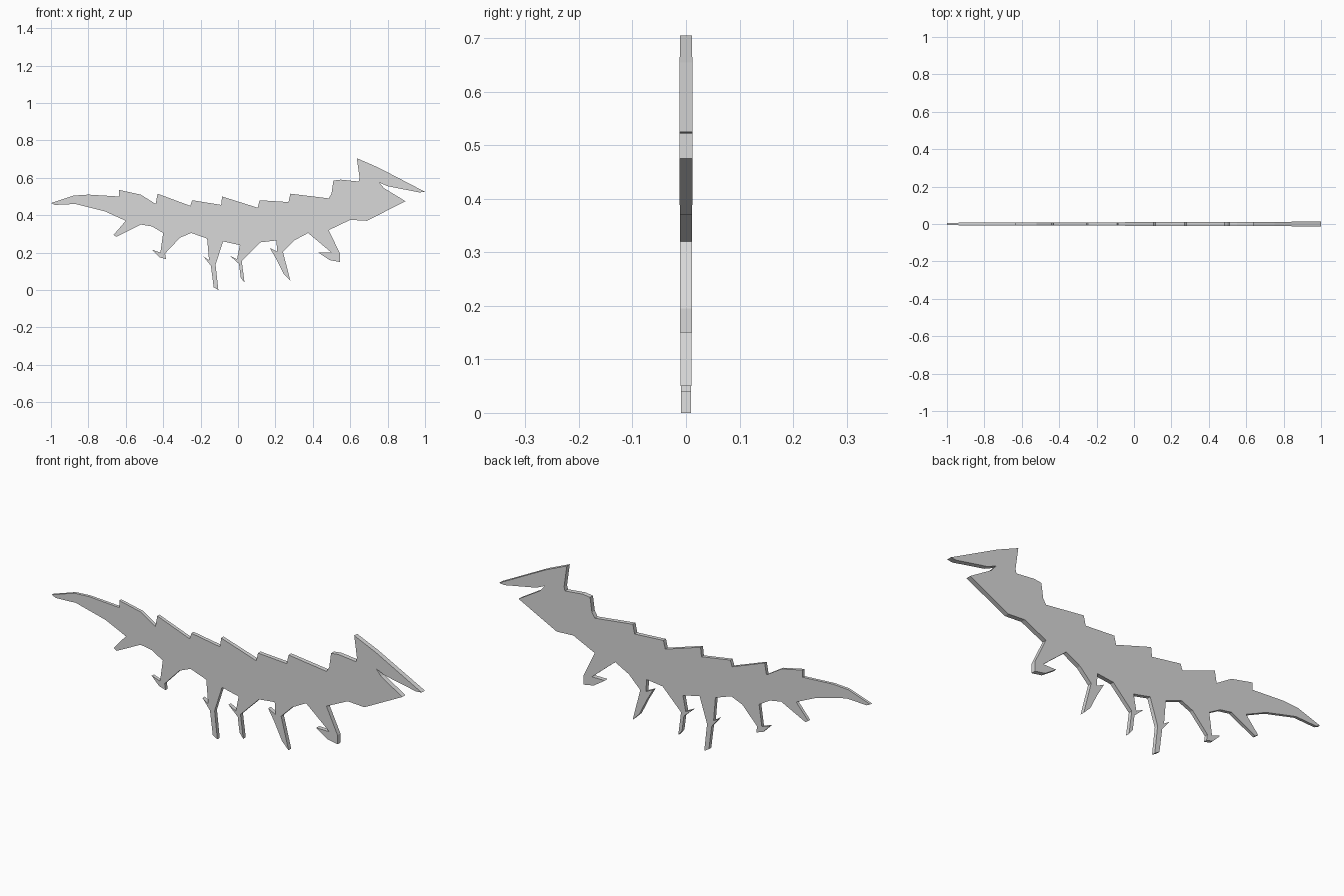
import bpy
import bmesh

default_cube = bpy.data.objects.get("Cube")
if default_cube:
    bpy.data.objects.remove(default_cube, do_unlink=True)

# One flat colour for the whole cut-out figure
grey = bpy.data.materials.new("plain_grey")
grey.use_nodes = True
colour = (.69, .69, .69, 1)
grey.diffuse_color = colour
grey.node_tree.nodes["Principled BSDF"].inputs["Base Color"].default_value = colour

# Tail, upper edge from the tip towards the first back spike
tail_top = [(-1, .465), (-.88, .505), (-.8, .51), (-.635, .5)]

# Back spikes: each rises steeply and slopes down towards the next
back_spikes = [
    (-.635, .535), (-.52, .51), (-.44, .46),
    (-.43, .515), (-.255, .45),
    (-.245, .48), (-.09, .455),
    (-.085, .5), (.105, .44),
    (.115, .48), (.27, .47),
    (.28, .515), (.485, .49),
]

# Neck, crest, open mouth and throat
head = [
    (.5, .515), (.51, .585), (.55, .59), (.645, .58), (.65, .6),
    (.635, .705), (.75, .655), (1, .525), (.97, .522), (.8, .555),
    (.755, .575), (.78, .545), (.895, .475), (.69, .37), (.6, .375),
]

# Clawed limbs, in order from the throat back to the tail
front_arm = [
    (.485, .32), (.545, .195), (.545, .15), (.49, .16),
    (.43, .2), (.5, .2), (.375, .305), (.3, .265),
]
front_leg = [
    (.24, .205), (.28, .05), (.245, .085), (.205, .165),
    (.17, .225), (.21, .205), (.205, .265), (.12, .255),
]
middle_leg = [
    (.02, .155), (.035, .04), (.015, .065), (.005, .14),
    (-.045, .185), (-.005, .165), (.01, .24), (-.08, .26),
]
rear_leg = [
    (-.12, .135), (-.105, 0), (-.13, .015), (-.145, .13),
    (-.185, .18), (-.155, .16), (-.165, .275), (-.25, .305), (-.31, .28),
]
hind_claw = [
    (-.39, .195), (-.385, .165), (-.42, .175),
    (-.46, .215), (-.415, .2), (-.4, .305), (-.46, .34), (-.52, .35),
]

# Tail fin and the lower edge back to the tip
tail_under = [
    (-.65, .285), (-.665, .295), (-.6, .37),
    (-.71, .42), (-.87, .46), (-.98, .455),
]

outline = (tail_top + back_spikes + head + front_arm + front_leg
           + middle_leg + rear_leg + hind_claw + tail_under)


def half_thickness(x):
    """The plate grows gently thicker from the tail to the head."""
    return .0095 + .003 * x


def build_plate(name, profile, material):
    """Join a front and a back copy of the profile with a rim of quads."""
    bm = bmesh.new()
    front = [bm.verts.new((x, -half_thickness(x), z)) for x, z in profile]
    back = [bm.verts.new((x, half_thickness(x), z)) for x, z in profile]
    sides = [bm.faces.new(front), bm.faces.new(reversed(back))]
    for i in range(len(profile)):
        j = (i + 1) % len(profile)
        bm.faces.new((front[i], back[i], back[j], front[j]))
    # Concave sides need valid normals before they are split into triangles
    bm.normal_update()
    bmesh.ops.triangulate(bm, faces=sides)
    bmesh.ops.recalc_face_normals(bm, faces=bm.faces[:])
    mesh = bpy.data.meshes.new(name)
    bm.to_mesh(mesh)
    bm.free()
    mesh.materials.append(material)
    plate = bpy.data.objects.new(name, mesh)
    bpy.context.collection.objects.link(plate)
    return plate


build_plate("creature_body", outline, grey)
